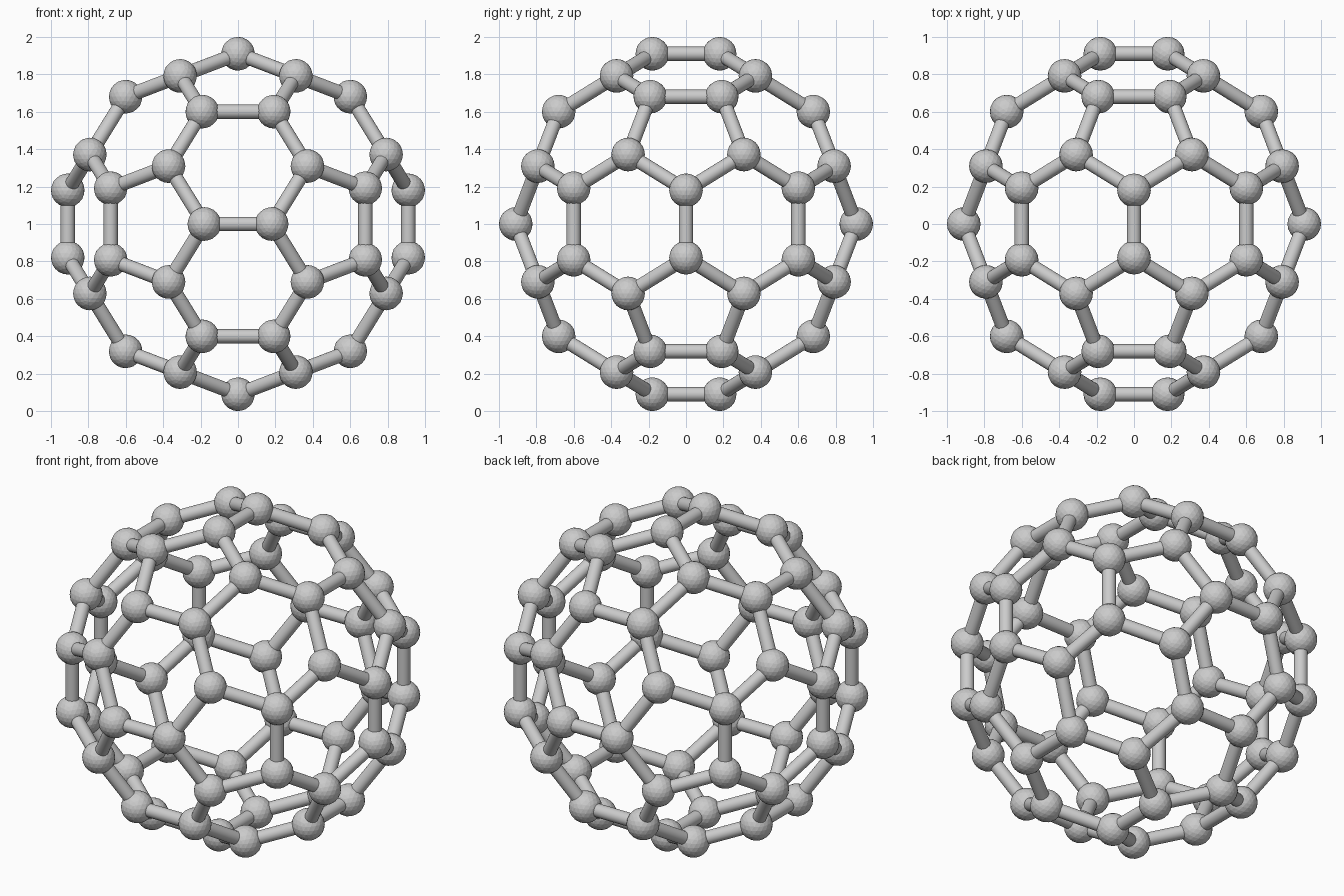
import bpy, math
from itertools import product
from mathutils import Vector

if "Cube" in bpy.data.objects:
    bpy.data.objects.remove(bpy.data.objects["Cube"])

PHI = (1 + math.sqrt(5)) / 2
SCALE = 0.5625      # half edge of the guiding icosahedron
CUT = 0.34          # where each atom sits along an icosahedron edge
ATOM_R = 0.09
BOND_R = 0.038
CENTRE = Vector((0, 0, 1))

# guiding icosahedron corners
corners = []
for a, b in product((-1, 1), (-PHI, PHI)):
    corners += [Vector((0, a, b)), Vector((a, b, 0)), Vector((b, 0, a))]

# atoms: two per icosahedron edge (truncated icosahedron)
points = [p.lerp(q, CUT) * SCALE + CENTRE
          for p in corners for q in corners if 1.9 < (p - q).length < 2.1]

# shared faceted ball
bpy.ops.mesh.primitive_ico_sphere_add(subdivisions=3, radius=ATOM_R)
ball = bpy.context.object
atom_mesh = ball.data
atom_mesh.name = "atom"

# shared unit-length rod
bpy.ops.mesh.primitive_cylinder_add(vertices=24, radius=BOND_R, depth=1)
rod = bpy.context.object
bpy.ops.object.shade_smooth_by_angle()
bond_mesh = rod.data
bond_mesh.name = "bond"


def place(name, mesh, location):
    ob = bpy.data.objects.new(name, mesh)
    bpy.context.collection.objects.link(ob)
    ob.location = location
    return ob


bpy.data.objects.remove(ball)
for i, p in enumerate(points):
    place(f"atom_{i + 1}", atom_mesh, p)

# bonds: a rod between every pair of neighbouring atoms
count = 0
for i, p in enumerate(points):
    for q in points[i + 1:]:
        d = q - p
        if d.length < 0.45:
            count += 1
            bond = rod if count == 1 else rod.copy()
            bond.name = f"bond_{count}"
            if count > 1:
                bpy.context.collection.objects.link(bond)
            bond.location = (p + q) / 2
            bond.rotation_euler = d.to_track_quat('Z', 'Y').to_euler()
            bond.scale = (1, 1, d.length)
